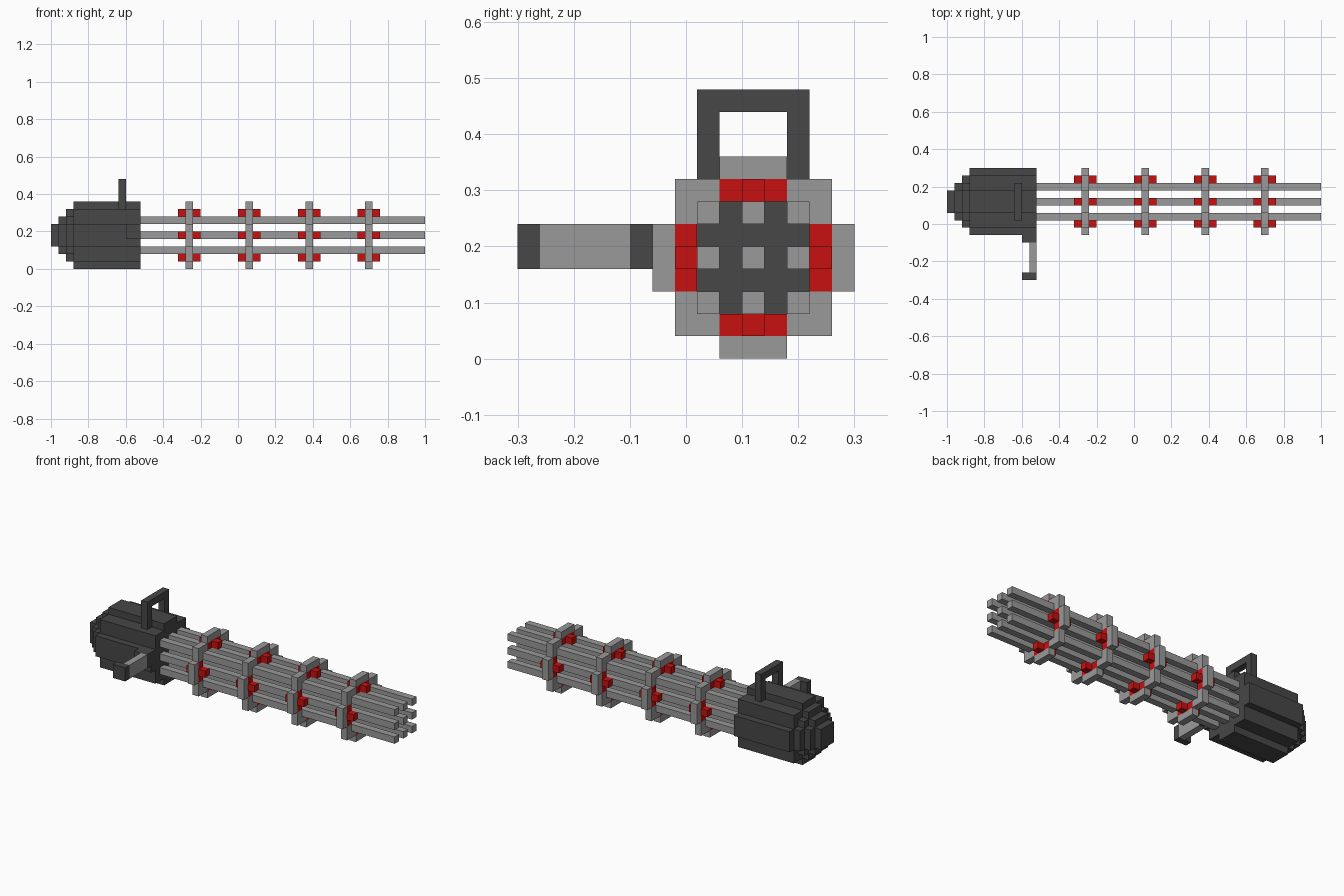
import bpy, bmesh
from mathutils import Vector

U = 0.04                      # size of one block
AXIS_Y, AXIS_Z = 0.12, 0.18   # centre line of the barrels

cube = bpy.data.objects.get("Cube")
if cube:
    bpy.data.objects.remove(cube, do_unlink=True)


def material(name, rgb):
    m = bpy.data.materials.new(name)
    m.use_nodes = True
    m.diffuse_color = (*rgb, 1)
    m.node_tree.nodes["Principled BSDF"].inputs["Base Color"].default_value = (*rgb, 1)
    return m


DARK = material("dark grey", (0.063, 0.063, 0.063))
GREY = material("mid grey", (0.32, 0.32, 0.32))
RED = material("red", (0.57, 0.005, 0.005))


def finish(bm, name, mat):
    bmesh.ops.recalc_face_normals(bm, faces=bm.faces)
    mesh = bpy.data.meshes.new(name)
    bm.to_mesh(mesh)
    bm.free()
    mesh.materials.append(mat)
    obj = bpy.data.objects.new(name, mesh)
    bpy.context.collection.objects.link(obj)
    return obj


def boxes(name, mat, spans):
    """One object from boxes given as (x0, x1, y0, y1, z0, z1)."""
    bm = bmesh.new()
    for x0, x1, y0, y1, z0, z1 in spans:
        lo, hi = Vector((x0, y0, z0)), Vector((x1, y1, z1))
        verts = bmesh.ops.create_cube(bm, size=1)["verts"]
        for v in verts:
            v.co = (lo + hi) / 2 + v.co * (hi - lo)
    return finish(bm, name, mat)


def quarter_turns(points):
    """Repeat points four times around the barrel axis."""
    out = []
    for _ in range(4):
        out += points
        points = [(-b, a) for a, b in points]
    return out


def stepped_disc(name, mat, x0, x1, quarter):
    bm = bmesh.new()
    outline = quarter_turns(quarter)
    face = bm.faces.new([bm.verts.new((x0, AXIS_Y + a * U, AXIS_Z + b * U))
                         for a, b in outline])
    ext = bmesh.ops.extrude_face_region(bm, geom=[face], use_keep_orig=True)
    moved = [g for g in ext["geom"] if isinstance(g, bmesh.types.BMVert)]
    bmesh.ops.translate(bm, verts=moved, vec=(x1 - x0, 0, 0))
    return finish(bm, name, mat)


def turned_spans(x0, x1, a0, a1, b0, b1):
    """Four copies of a block around the barrel axis, measured in blocks."""
    pts = quarter_turns([(a0, b0), (a1, b1)])
    spans = []
    for p, q in zip(pts[::2], pts[1::2]):
        (ya, yb), (za, zb) = sorted((p[0], q[0])), sorted((p[1], q[1]))
        spans.append((x0, x1, AXIS_Y + ya * U, AXIS_Y + yb * U,
                      AXIS_Z + za * U, AXIS_Z + zb * U))
    return spans


# Rounded housing with a stepped rear
stepped_disc("housing", DARK, -0.88, -0.52,
             [(4.5, 1.5), (3.5, 1.5), (3.5, 3.5), (1.5, 3.5), (1.5, 4.5)])
stepped_disc("rear_step_large", DARK, -0.92, -0.88,
             [(3.5, 1.5), (2.5, 1.5), (2.5, 2.5), (1.5, 2.5), (1.5, 3.5)])
stepped_disc("rear_step_medium", DARK, -0.96, -0.92,
             [(2.5, 1.5), (1.5, 1.5), (1.5, 2.5)])
stepped_disc("rear_step_small", DARK, -1.0, -0.96, [(1.5, 1.5)])

# Carrying handle on top
boxes("carry_handle", DARK, [
    (-0.64, -0.60, 0.02, 0.06, 0.32, 0.44),
    (-0.64, -0.60, 0.18, 0.22, 0.32, 0.44),
    (-0.64, -0.60, 0.02, 0.22, 0.44, 0.48)])

# Side grip
boxes("grip_mounts", DARK, [
    (-0.60, -0.52, -0.10, -0.06, 0.16, 0.24),
    (-0.60, -0.52, -0.30, -0.26, 0.16, 0.24)])
boxes("grip_bar", GREY, [(-0.56, -0.52, -0.26, -0.10, 0.16, 0.24)])

# Three by three barrels
for row in (-1, 0, 1):
    for col in (-1, 0, 1):
        y, z = AXIS_Y + col * 2 * U, AXIS_Z + row * 2 * U
        boxes(f"barrel_{row + 2}_{col + 2}", GREY,
              [(-0.52, 1.0, y - U / 2, y + U / 2, z - U / 2, z + U / 2)])

# Clamp rings with red blocks on four sides
for i, x in enumerate((-0.26, 0.06, 0.38, 0.70), 1):
    x0, x1 = x - U / 2, x + U / 2
    boxes(f"clamp_ring_{i}", GREY,
          turned_spans(x0, x1, 3.5, 4.5, -1.5, 1.5)      # outer bumps
          + turned_spans(x0, x1, 2.5, 3.5, 1.5, 3.5)     # corners
          + turned_spans(x0, x1, 1.5, 2.5, 2.5, 3.5))
    boxes(f"clamp_blocks_{i}", RED,
          turned_spans(x0, x1, 2.5, 3.5, -1.5, -0.5)
          + turned_spans(x0, x1, 2.5, 3.5, 0.5, 1.5)
          + turned_spans(x0 - U, x1 + U, 2.5, 3.5, -0.5, 0.5))
